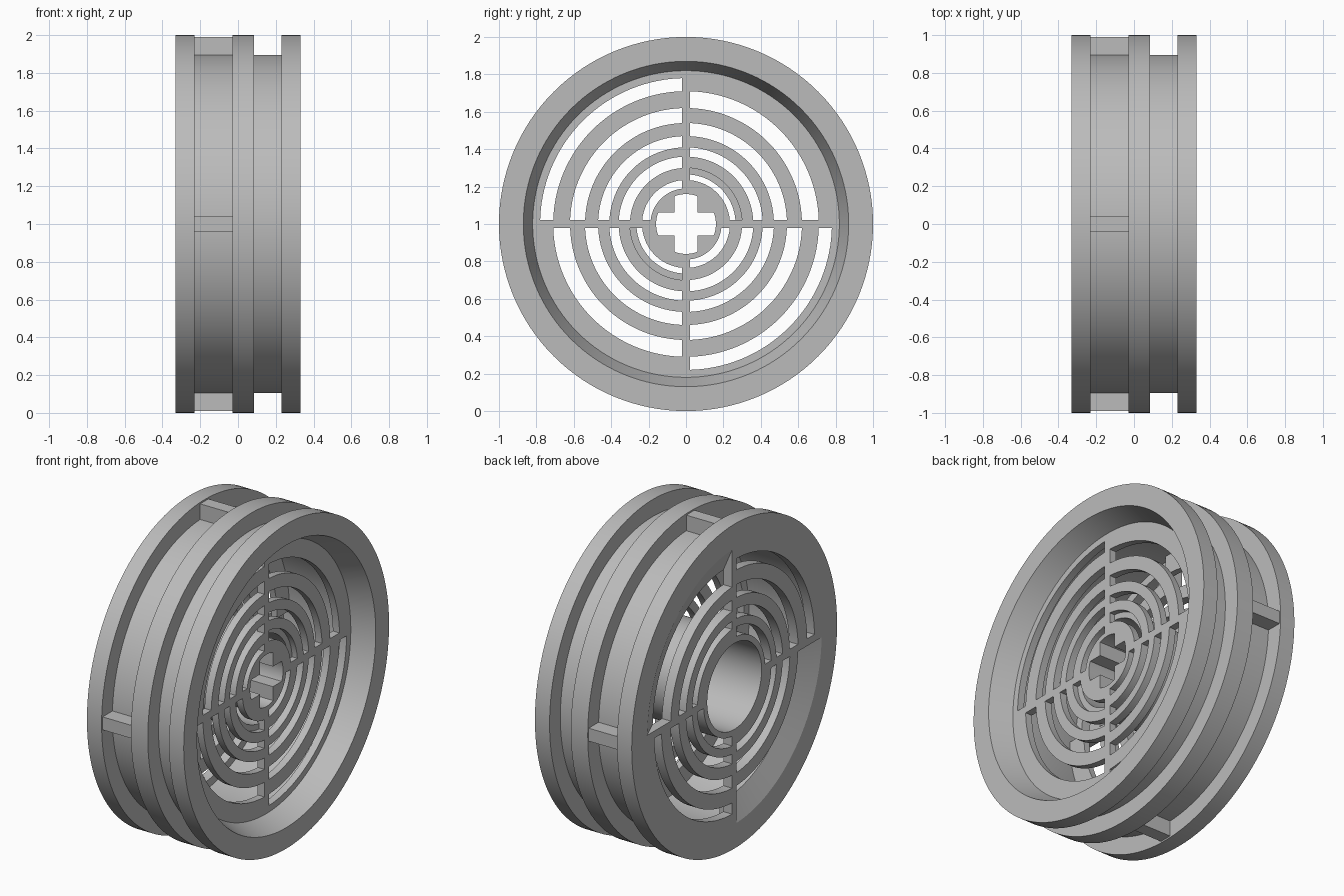
import bpy, math

old = bpy.data.objects.get("Cube")
if old:
    bpy.data.objects.remove(old, do_unlink=True)

grey = bpy.data.materials.new("plain_grey")
grey.use_nodes = True
GREY = (0.5, 0.5, 0.5, 1)
grey.diffuse_color = GREY
grey.node_tree.nodes["Principled BSDF"].inputs["Base Color"].default_value = GREY


def finish(name, verts, faces, smooth=True):
    mesh = bpy.data.meshes.new(name)
    mesh.from_pydata(verts, [], faces)
    mesh.materials.append(grey)
    obj = bpy.data.objects.new(name, mesh)
    bpy.context.collection.objects.link(obj)
    bpy.ops.object.select_all(action="DESELECT")
    obj.select_set(True)
    bpy.context.view_layer.objects.active = obj
    bpy.ops.object.mode_set(mode="EDIT")
    bpy.ops.mesh.select_all(action="SELECT")
    bpy.ops.mesh.normals_make_consistent(inside=False)
    bpy.ops.object.mode_set(mode="OBJECT")
    if smooth:
        bpy.ops.object.shade_smooth_by_angle(angle=math.radians(20))
    return obj


def sweep(name, profile, quadrant=None):
    """Turn a closed (x, radius) profile about the axle: one quadrant or all round."""
    full = quadrant is None
    steps = 128 if full else 32
    start = 0 if full else quadrant * math.pi / 2
    span = 2 * math.pi if full else math.pi / 2
    n = len(profile)
    rows = steps if full else steps + 1
    verts, faces = [], []
    for i in range(rows):
        a = start + span * i / steps
        verts += [(x, r * math.cos(a), 1 + r * math.sin(a)) for x, r in profile]
    for i in range(steps):
        j = (i + 1) % rows
        for k in range(n):
            m = (k + 1) % n
            faces.append((i * n + k, i * n + m, j * n + m, j * n + k))
    if not full:
        faces += [tuple(range(n)), tuple(range((rows - 1) * n, rows * n))]
    return finish(name, verts, faces)


def band(x0, x1, r0, r1):
    return [(x0, r0), (x0, r1), (x1, r1), (x1, r0)]


def box(name, x, y, z):
    verts = [(a, b, 1 + c) for a in x for b in y for c in z]
    faces = [(0, 1, 3, 2), (4, 6, 7, 5), (0, 4, 5, 1),
             (2, 3, 7, 6), (0, 2, 6, 4), (1, 5, 7, 3)]
    return finish(name, verts, faces, False)


# Grooved outer rim with a bevelled mouth
BACK, FRONT = -0.33, 0.195
sweep("rim", [(BACK, 0.85), (BACK, 1), (-0.23, 1), (-0.23, 0.895), (-0.03, 0.895),
              (-0.03, 1), (0.085, 1), (0.085, 0.895), (0.23, 0.895), (0.23, 1),
              (0.33, 1), (0.33, 0.87), (FRONT, 0.82), (FRONT, 0.78),
              (0.15, 0.78), (0.15, 0.83), (-0.27, 0.83)])

# Grille arcs: solid and open bands swap from one quadrant to the next
radii = [0.82, 0.71, 0.62, 0.54, 0.47, 0.41, 0.36, 0.30, 0.235, 0.18]
layers = {"front": (0.15, FRONT), "back": (BACK, -0.27)}
for q in range(4):
    for side, (x0, x1) in layers.items():
        for i in range(q % 2, len(radii) - 1, 2):
            outer, inner = radii[i], radii[i + 1]
            if side == "back" and (i == 0 or outer <= 0.30):
                continue
            sweep(f"{side}_grille_arc", band(x0, x1, inner, outer), q)
    # Back lip: flat in one pair of quadrants, sloping in the other
    if q % 2:
        sweep("back_lip", band(BACK, -0.27, 0.78, 0.86), q)
    else:
        sweep("back_lip", [(BACK, 0.85), (-0.27, 0.71), (-0.23, 0.71), (-0.23, 0.85)], q)

# Spokes on both grilles, and cross bars in the wide groove
for s in (-1, 1):
    for side, (x0, x1) in layers.items():
        near = 0.175 if side == "front" else 0.28
        ends = sorted((s * near, s * 0.86)) if side == "back" else sorted((s * near, s * 0.8))
        box(f"{side}_spoke", (x0, x1), ends, (-0.022, 0.022))
        box(f"{side}_spoke", (x0, x1), (-0.022, 0.022), ends)
    ends = sorted((s * 0.87, s * 0.99))
    box("groove_bar", (-0.24, -0.02), ends, (-0.04, 0.04))
    box("groove_bar", (-0.24, -0.02), (-0.04, 0.04), ends)

# Round hub tube at the back
sweep("hub_tube", band(BACK, 0.16, 0.265, 0.30))

# Front hub with a cross-shaped axle hole
arm, tip, hub_r, hub_back = 0.062, 0.16, 0.19, 0.0
sweep("hub_ring", band(hub_back, FRONT, tip, hub_r))
corner_start, corner_end = math.asin(arm / 0.17), math.acos(arm / 0.17)
outline = [(arm, arm)]
for i in range(9):
    a = corner_start + (corner_end - corner_start) * i / 8
    outline.append((0.17 * math.cos(a), 0.17 * math.sin(a)))
n = len(outline)
for sy in (-1, 1):
    for sz in (-1, 1):
        verts = [(x, sy * y, 1 + sz * z) for x in (hub_back, FRONT) for y, z in outline]
        faces = [tuple(range(n)), tuple(range(n, 2 * n))]
        faces += [(i, (i + 1) % n, n + (i + 1) % n, n + i) for i in range(n)]
        finish("hub_corner", verts, faces, False)
